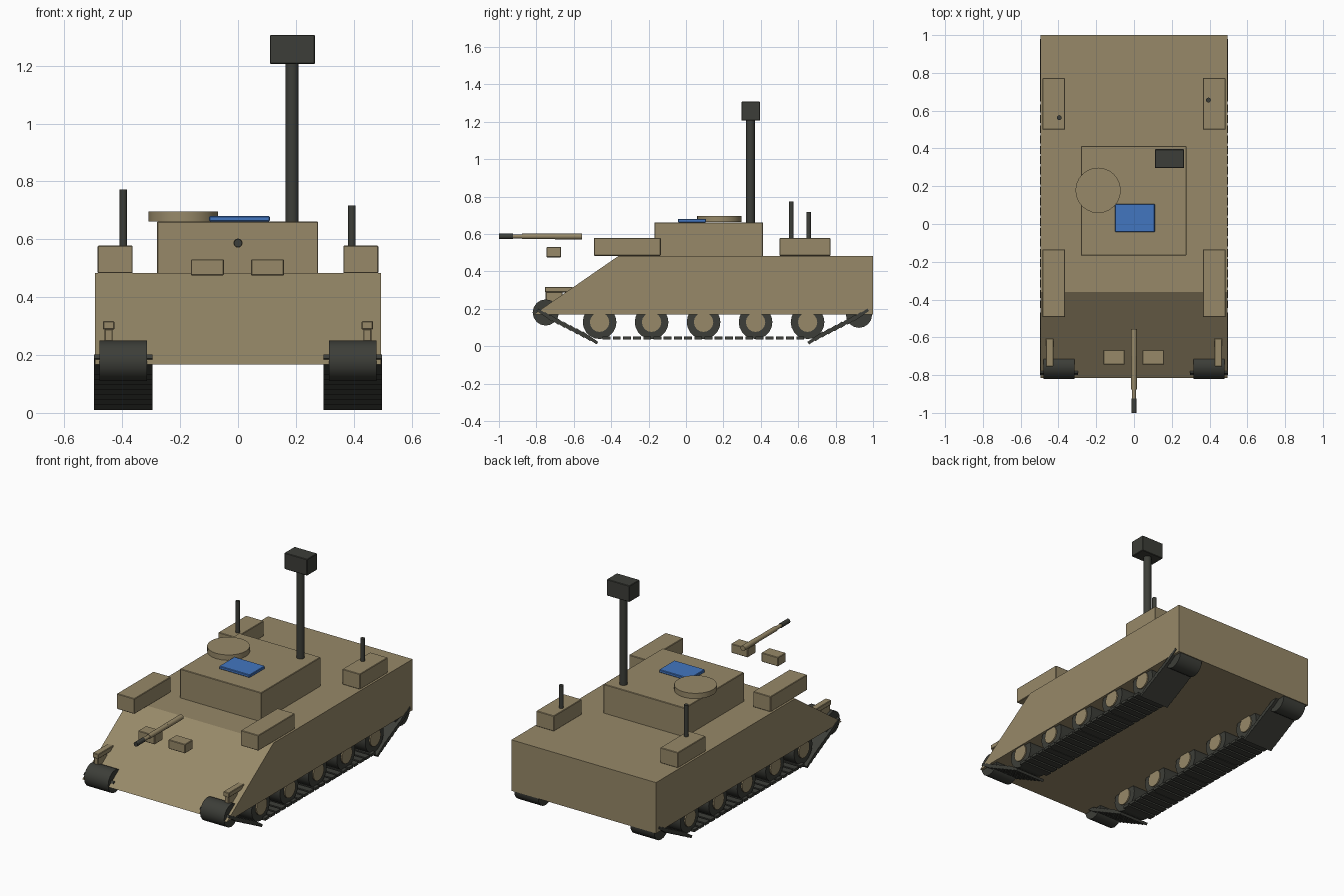
import bpy, bmesh, math
from mathutils import Matrix

if "Cube" in bpy.data.objects:
    bpy.data.objects.remove(bpy.data.objects["Cube"], do_unlink=True)


def material(name, color):
    m = bpy.data.materials.new(name)
    m.use_nodes = True
    m.diffuse_color = (*color, 1)
    m.node_tree.nodes["Principled BSDF"].inputs["Base Color"].default_value = (*color, 1)
    return m


TAN = material("desert tan", (0.31, 0.25, 0.14))
DARK = material("dark grey", (0.046, 0.048, 0.04))
BLUE = material("panel blue", (0.055, 0.18, 0.53))


def finish(name, bm, mat, smooth=False):
    bmesh.ops.recalc_face_normals(bm, faces=bm.faces)
    mesh = bpy.data.meshes.new(name)
    bm.to_mesh(mesh)
    bm.free()
    mesh.materials.append(mat)
    ob = bpy.data.objects.new(name, mesh)
    bpy.context.collection.objects.link(ob)
    if smooth:
        bpy.ops.object.select_all(action="DESELECT")
        ob.select_set(True)
        bpy.context.view_layer.objects.active = ob
        bpy.ops.object.shade_smooth_by_angle(angle=math.radians(35))
    return ob


def box(name, x, y, z, mat=TAN, bevel=0.003):
    """Box from three (low, high) ranges."""
    bm = bmesh.new()
    centre = [(a + b) / 2 for a, b in (x, y, z)]
    size = [abs(b - a) for a, b in (x, y, z)]
    bmesh.ops.create_cube(bm, size=1, matrix=Matrix.Translation(centre) @ Matrix.Diagonal((*size, 1)))
    if bevel:
        bmesh.ops.bevel(bm, geom=bm.edges[:], offset=bevel, segments=1, affect="EDGES")
    return finish(name, bm, mat)


def cylinder(name, centre, radius, length, axis="Z", mat=TAN, sides=16):
    turn = {"X": Matrix.Rotation(math.pi / 2, 4, "Y"),
            "Y": Matrix.Rotation(math.pi / 2, 4, "X"), "Z": Matrix()}[axis]
    bm = bmesh.new()
    bmesh.ops.create_cone(bm, cap_ends=True, segments=sides, radius1=radius, radius2=radius,
                          depth=length, matrix=Matrix.Translation(centre) @ turn)
    return finish(name, bm, mat, True)


# Hull: side profile extruded across the width
bm = bmesh.new()
profile = [(-0.816, 0.168), (-0.36, 0.483), (1.0, 0.483), (1.0, 0.168)]
face = bm.faces.new([bm.verts.new((-0.495, y, z)) for y, z in profile])
side = bmesh.ops.extrude_face_region(bm, geom=[face])
bmesh.ops.translate(bm, vec=(0.99, 0, 0),
                    verts=[v for v in side["geom"] if isinstance(v, bmesh.types.BMVert)])
finish("hull", bm, TAN)

# Superstructure with hatch, blue panel and sensor mast
box("superstructure", (-0.28, 0.277), (-0.168, 0.412), (0.48, 0.662))
cylinder("round_hatch", (-0.19, 0.178, 0.679), 0.12, 0.033, sides=24)
box("blue_panel", (-0.1, 0.11), (-0.043, 0.107), (0.662, 0.68), BLUE)
cylinder("mast", (0.187, 0.345, 0.93), 0.023, 0.56, mat=DARK)
box("mast_head", (0.11, 0.266), (0.296, 0.396), (1.206, 1.307), DARK)

# Machine gun and the two forward blocks
for name, y0, y1, r, mat in (("gun_muzzle", -1.0, -0.925, 0.014, DARK),
                             ("gun_barrel", -0.925, -0.85, 0.011, TAN),
                             ("gun_sleeve", -0.876, -0.69, 0.015, TAN),
                             ("gun_body", -0.7, -0.555, 0.016, TAN)):
    cylinder(name, (0, (y0 + y1) / 2, 0.587), r, y1 - y0, "Y", mat, 12)
box("forward_block_right", (-0.163, -0.049), (-0.745, -0.667), (0.475, 0.531))
box("forward_block_left", (0.045, 0.159), (-0.745, -0.667), (0.475, 0.531))

# Aerials on the rear boxes
cylinder("aerial_right", (-0.396, 0.563, 0.67), 0.013, 0.205, mat=DARK, sides=12)
cylinder("aerial_left", (0.394, 0.656, 0.64), 0.013, 0.155, mat=DARK, sides=12)


def track_plates(name, s):
    """Flat lower run plus tilted plates rising at both ends."""
    places = [(-0.425 + 0.0545 * i, 0.044, 0, 0.042) for i in range(20)]
    for i in range(8):
        rise, run = 0.044 + 0.0175 * i, 0.034 * i
        places.append((-0.515 - run, rise, -0.6, 0.1))
        places.append((0.695 + run, rise, 0.6, 0.1))
    bm = bmesh.new()
    for y, z, tilt, length in places:
        bmesh.ops.create_cube(bm, size=1, matrix=Matrix.Translation((s * 0.397, y, z))
                              @ Matrix.Rotation(tilt, 4, "X")
                              @ Matrix.Diagonal((0.203, length, 0.016, 1)))
    return finish(name, bm, DARK)


# Everything that repeats on both sides
for s, label in ((1, "left"), (-1, "right")):
    box(f"front_stowage_box_{label}", (s * 0.364, s * 0.485), (-0.493, -0.135), (0.483, 0.578))
    box(f"rear_stowage_box_{label}", (s * 0.364, s * 0.485), (0.5, 0.772), (0.483, 0.578))
    box(f"lamp_bar_{label}", (s * 0.427, s * 0.467), (-0.755, -0.605), (0.288, 0.317))
    box(f"lamp_post_{label}", (s * 0.433, s * 0.461), (-0.75, -0.66), (0.235, 0.29))
    cylinder(f"drive_sprocket_{label}", (s * 0.397, -0.75, 0.18), 0.07, 0.164, "X", DARK)
    cylinder(f"idler_{label}", (s * 0.397, 0.925, 0.168), 0.07, 0.164, "X", DARK)
    for i in range(5):
        y = -0.462 + 0.278 * i
        cylinder(f"road_wheel_{label}_{i + 1}", (s * 0.397, y, 0.128), 0.09, 0.164, "X", DARK, 20)
        cylinder(f"wheel_hub_{label}_{i + 1}", (s * 0.397, y, 0.128), 0.052, 0.18, "X", TAN)
    track_plates(f"track_{label}", s)
